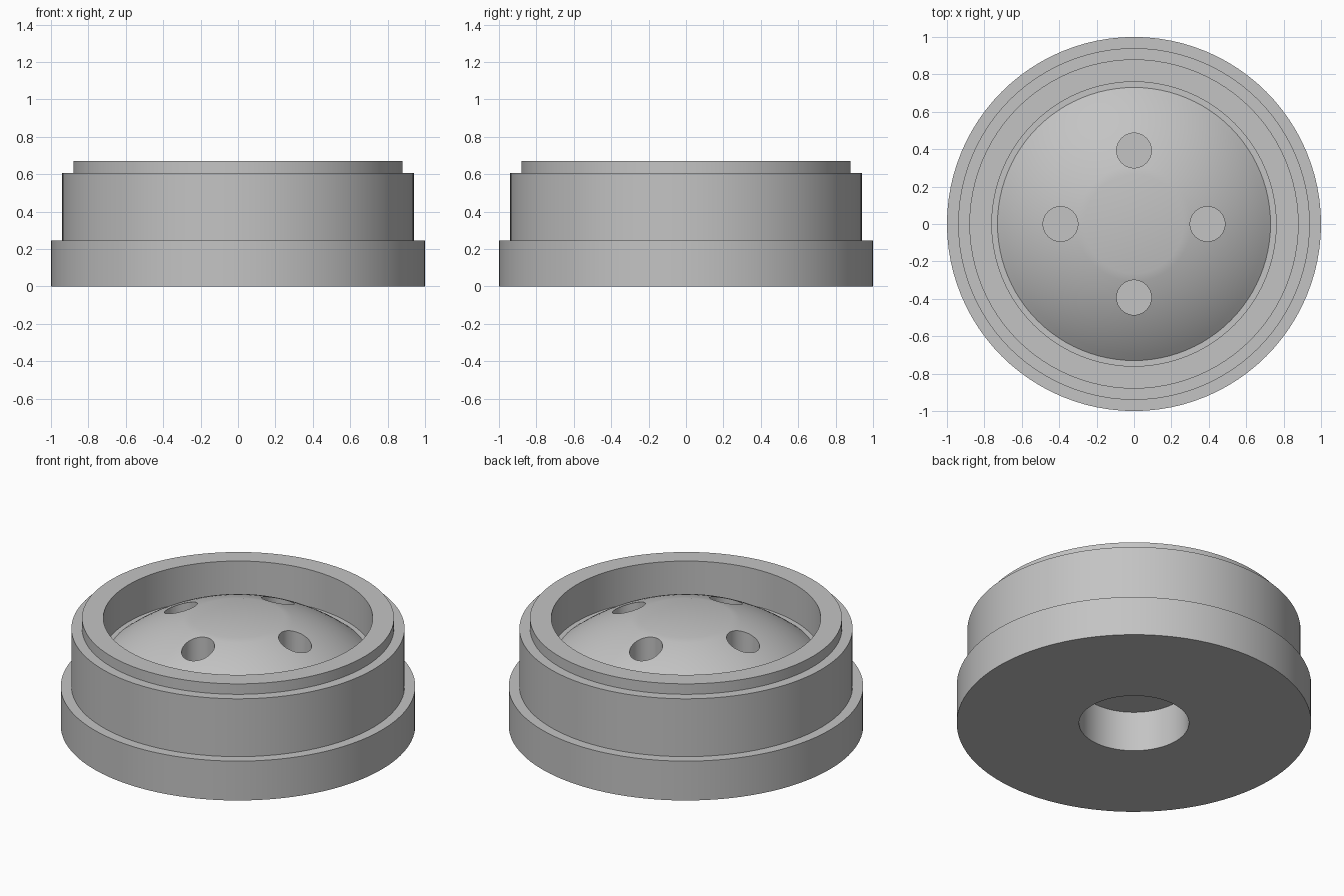
import bpy, bmesh, math

if "Cube" in bpy.data.objects:
    bpy.data.objects.remove(bpy.data.objects["Cube"])

grey = bpy.data.materials.new("plain grey")
grey.diffuse_color = (0.55, 0.55, 0.55, 1)
grey.use_nodes = True
grey.node_tree.nodes["Principled BSDF"].inputs["Base Color"].default_value = grey.diffuse_color


def lathe(name, profile, steps=96):
    """Spin an (r, z) profile around z; both ends lie on the axis."""
    bm = bmesh.new()
    vs = [bm.verts.new((r, 0, z)) for r, z in profile]
    es = [bm.edges.new(p) for p in zip(vs, vs[1:])]
    bmesh.ops.spin(bm, geom=vs + es, axis=(0, 0, 1), cent=(0, 0, 0),
                   angle=math.tau, steps=steps, use_duplicate=False)
    bmesh.ops.remove_doubles(bm, verts=bm.verts, dist=1e-5)
    bmesh.ops.recalc_face_normals(bm, faces=bm.faces)
    mesh = bpy.data.meshes.new(name)
    bm.to_mesh(mesh)
    bm.free()
    ob = bpy.data.objects.new(name, mesh)
    bpy.context.collection.objects.link(ob)
    mesh.materials.append(grey)
    return ob


# Shallow dome with a flattened crown
R, ZC, FLAT, EDGE = 1.15, -0.449, 0.265, 0.73
a0, a1 = math.asin(EDGE / R), math.asin(FLAT / R)
dome = [(R * math.sin(a), ZC + R * math.cos(a))
        for a in (a0 + (a1 - a0) * i / 12 for i in range(13))]
ledge = dome[0][1]

# Stepped body: blind bore below, stepped outside, recess and dome above
profile = [(0, 0.25), (0.31, 0.25), (0.31, 0), (1, 0), (1, 0.245),
           (0.94, 0.245), (0.94, 0.605), (0.88, 0.605), (0.88, 0.67),
           (0.76, 0.67), (0.76, ledge)] + dome + [(0, dome[-1][1])]
body = lathe("stepped_body", profile)

# Four holes drilled down into the dome
for i in range(4):
    a = i * math.pi / 2
    cutter = lathe("hole_cutter", [(0, 0.26), (0.093, 0.26), (0.093, 0.9), (0, 0.9)], 48)
    cutter.location = (0.393 * math.cos(a), 0.393 * math.sin(a), 0)
    bpy.context.view_layer.update()
    mod = body.modifiers.new("hole", "BOOLEAN")
    mod.operation, mod.solver, mod.object = "DIFFERENCE", "EXACT", cutter
    bpy.context.view_layer.objects.active = body
    bpy.ops.object.modifier_apply(modifier=mod.name)
    bpy.data.objects.remove(cutter)

# Smooth walls and dome, crisp steps
body.select_set(True)
bpy.context.view_layer.objects.active = body
bpy.ops.object.shade_smooth_by_angle(angle=math.radians(30))
